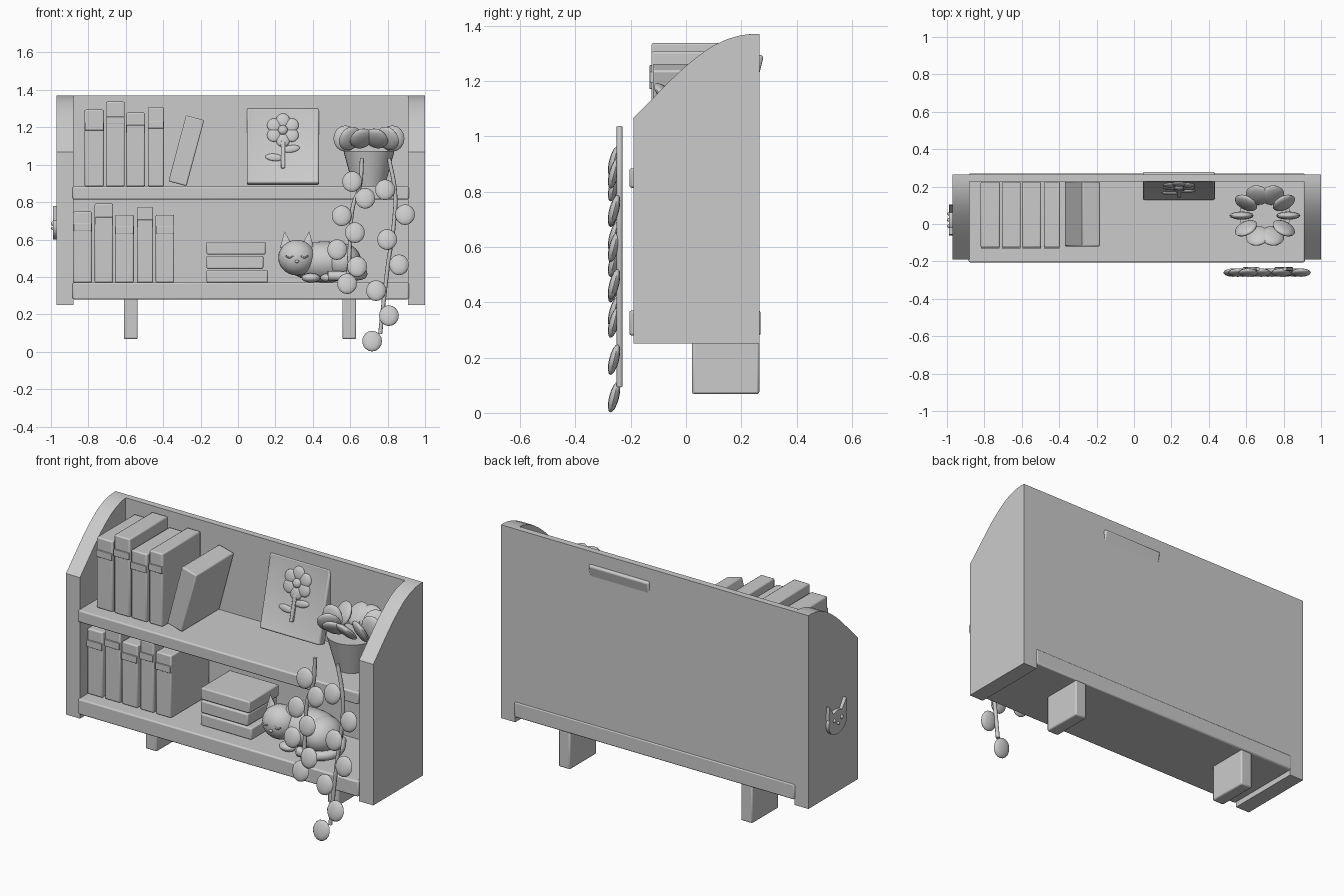
import bpy, bmesh, math
from mathutils import Matrix, Vector, Euler

if "Cube" in bpy.data.objects:
    bpy.data.objects.remove(bpy.data.objects["Cube"])

grey = bpy.data.materials.new("light_grey")
grey.diffuse_color = (0.6, 0.6, 0.6, 1)
grey.use_nodes = True
grey.node_tree.nodes["Principled BSDF"].inputs["Base Color"].default_value = grey.diffuse_color


def finish(name, bm, mat=None, bevel=0.0, angle=35):
    if mat is not None:
        bm.transform(mat)
    bmesh.ops.recalc_face_normals(bm, faces=bm.faces)
    me = bpy.data.meshes.new(name)
    bm.to_mesh(me)
    bm.free()
    me.materials.append(grey)
    ob = bpy.data.objects.new(name, me)
    bpy.context.collection.objects.link(ob)
    if bevel:
        m = ob.modifiers.new("bevel", 'BEVEL')
        m.width, m.segments, m.limit_method = bevel, 2, 'ANGLE'
    bpy.ops.object.select_all(action='DESELECT')
    bpy.context.view_layer.objects.active = ob
    ob.select_set(True)
    bpy.ops.object.shade_smooth_by_angle(angle=math.radians(angle))
    return ob


def box(name, lo, hi, bevel=0.008, mat=None):
    lo, hi = Vector(lo), Vector(hi)
    bm = bmesh.new()
    bmesh.ops.create_cube(bm, size=1)
    bm.transform(Matrix.Translation((lo + hi) / 2) @ Matrix.Diagonal((*(hi - lo), 1)))
    return finish(name, bm, mat, bevel)


def ball(name, loc, scale, rot=(0, 0, 0), mat=Matrix(), seg=16):
    bm = bmesh.new()
    bmesh.ops.create_uvsphere(bm, u_segments=seg, v_segments=seg // 2 + 2, radius=1)
    m = Matrix.LocRotScale(Vector(loc), Euler(rot), Vector(scale))
    return finish(name, bm, mat @ m, angle=60)


def cone(name, loc, r1, r2, depth, rot=(0, 0, 0), seg=24, scale=(1, 1, 1)):
    bm = bmesh.new()
    bmesh.ops.create_cone(bm, cap_ends=True, segments=seg, radius1=r1, radius2=r2, depth=depth)
    return finish(name, bm, Matrix.LocRotScale(Vector(loc), Euler(rot), Vector(scale)))


def tube(name, pts, r):
    cu = bpy.data.curves.new(name, 'CURVE')
    cu.dimensions, cu.bevel_depth, cu.bevel_resolution = '3D', r, 2
    cu.use_fill_caps, cu.resolution_u = True, 6
    sp = cu.splines.new('BEZIER')
    sp.bezier_points.add(len(pts) - 1)
    for b, p in zip(sp.bezier_points, pts):
        b.co = p
        b.handle_left_type = b.handle_right_type = 'AUTO'
    cu.materials.append(grey)
    ob = bpy.data.objects.new(name, cu)
    bpy.context.collection.objects.link(ob)
    bpy.ops.object.select_all(action='DESELECT')
    bpy.context.view_layer.objects.active = ob
    ob.select_set(True)
    bpy.ops.object.convert(target='MESH')
    bpy.ops.object.shade_smooth_by_angle(angle=math.radians(60))


# side panels with a curved top front
profile = [(-0.19, 0.25), (0.265, 0.25), (0.265, 1.37), (0.24, 1.37), (0.2, 1.366), (0.15, 1.352),
           (0.1, 1.329), (0.05, 1.295), (0, 1.255), (-0.05, 1.208), (-0.1, 1.158), (-0.15, 1.107), (-0.19, 1.067)]
for name, x0, x1 in (("left_side", -0.97, -0.88), ("right_side", 0.909, 1.0)):
    bm = bmesh.new()
    f = bm.faces.new([bm.verts.new((x0, y, z)) for y, z in profile])
    ext = bmesh.ops.extrude_face_region(bm, geom=[f])
    bmesh.ops.translate(bm, vec=(x1 - x0, 0, 0),
                        verts=[v for v in ext["geom"] if isinstance(v, bmesh.types.BMVert)])
    finish(name, bm)

# back panel, shelves and feet
box("back_panel", (-0.882, 0.228, 0.34), (0.911, 0.2655, 1.37), 0)
box("upper_shelf", (-0.884, -0.205, 0.814), (0.913, 0.25, 0.884))
box("lower_shelf", (-0.884, -0.205, 0.28), (0.913, 0.27, 0.37))
for name, x in (("left_foot", -0.61), ("right_foot", 0.558)):
    box(name, (x, 0.022, 0.068), (x + 0.074, 0.265, 0.285))


# upright books with a raised spine band
def book(name, x0, x1, z0, z1, mat=None):
    box(name, (x0, -0.125, z0), (x1, 0.225, z1), 0.007, mat)
    zc = z0 + 0.78 * (z1 - z0)
    box(name + "_band", (x0 + 0.001, -0.132, zc - 0.02), (x1 - 0.001, -0.11, zc + 0.02), 0.002, mat)


for i, (x0, x1, z1) in enumerate([(-0.82, -0.717, 1.294), (-0.707, -0.606, 1.337),
                                  (-0.598, -0.497, 1.278), (-0.482, -0.396, 1.307)]):
    book(f"upper_book_{i}", x0, x1, 0.884, z1)
for i, (x0, x1, z1) in enumerate([(-0.88, -0.781, 0.749), (-0.766, -0.668, 0.792), (-0.658, -0.557, 0.732),
                                  (-0.54, -0.454, 0.775), (-0.44, -0.341, 0.732)]):
    book(f"lower_book_{i}", x0, x1, 0.37, z1)
lean = Matrix.Translation((-0.278, 0, 0.876)) @ Matrix.Rotation(math.radians(15), 4, 'Y')
box("leaning_book", (-0.1, -0.12, 0.01), (0.0, 0.225, 0.375), 0.007, lean)

# stack of lying books
for i, (x1, z0, z1) in enumerate([(0.16, 0.37, 0.437), (0.135, 0.443, 0.513), (0.147, 0.52, 0.588)]):
    box(f"stacked_book_{i}", (-0.168, -0.105, z0), (x1, 0.165, z1), 0.007)

# framed flower picture leaning through the back
fm = Matrix.Translation((0.24, 0.203, 1.097)) @ Matrix.Rotation(math.radians(-14), 4, 'X')
bm = bmesh.new()
bmesh.ops.create_cube(bm, size=1)
bm.transform(Matrix.Diagonal((0.386, 0.058, 0.415, 1)))
front = [f for f in bm.faces if f.normal.y < -0.9]
bmesh.ops.inset_region(bm, faces=front, thickness=0.04)
bmesh.ops.translate(bm, verts=front[0].verts, vec=(0, 0.008, 0))
finish("picture_frame", bm, fm, 0.01)
for i in range(6):
    a = math.radians(90 + 60 * i)
    ball(f"petal_{i}", (0.055 * math.cos(a), -0.022, 0.085 + 0.055 * math.sin(a)), (0.037, 0.012, 0.037), mat=fm)
ball("flower_centre", (0, -0.026, 0.085), (0.026, 0.018, 0.026), mat=fm)
box("flower_stem", (-0.011, -0.034, -0.125), (0.011, -0.018, 0.03), 0.004, fm)
ball("flower_leaf_left", (-0.047, -0.022, -0.065), (0.047, 0.01, 0.02), (0, 0.1, 0), fm)
ball("flower_leaf_right", (0.044, -0.022, -0.018), (0.047, 0.01, 0.02), (0, -0.15, 0), fm)

# pot plant
px, py = 0.7, 0.045
cone("plant_pot", (px, py, 0.977), 0.085, 0.136, 0.19, seg=32)
for i in range(10):
    a = math.radians(36 * i)
    c, s = math.cos(a), math.sin(a)
    ball(f"plant_leaf_{i}", (px + 0.125 * c, py + 0.115 * s, 1.14), (0.065, 0.022, 0.07),
         (-0.8 * s, 0, 0.5 * math.sin(2 * a)), seg=12)

# hanging vines with round leaves, in front of the shelves
vines = [
    ([(0.663, 1.035), (0.65, 0.88), (0.615, 0.78), (0.6, 0.6), (0.59, 0.4)],
     [(0.61, 0.91), (0.68, 0.82), (0.555, 0.727), (0.625, 0.637), (0.53, 0.546), (0.637, 0.455), (0.583, 0.364)]),
    ([(0.807, 1.035), (0.84, 0.85), (0.835, 0.7), (0.8, 0.45), (0.76, 0.095)],
     [(0.786, 0.866), (0.893, 0.733), (0.797, 0.6), (0.861, 0.465), (0.738, 0.327), (0.807, 0.193), (0.717, 0.057)])]
for k, (path, leaves) in enumerate(vines):
    tube(f"vine_{k}", [(x, -0.24, z) for x, z in path], 0.011)
    for i, (x, z) in enumerate(leaves):
        ball(f"vine_leaf_{k}_{i}", (x, -0.26, z), (0.053, 0.018, 0.057), (-0.25, 0, 0), seg=12)

# sleeping cat
ball("cat_body", (0.46, 0.0, 0.48), (0.2, 0.12, 0.11), seg=24)
ball("cat_haunch", (0.56, -0.02, 0.48), (0.1, 0.12, 0.1), seg=20)
ball("cat_head", (0.315, -0.06, 0.503), (0.1, 0.09, 0.095), seg=24)
tube("cat_tail", [(0.63, 0.05, 0.44), (0.665, -0.04, 0.415), (0.6, -0.125, 0.405), (0.48, -0.135, 0.405)], 0.027)
for sgn in (-1, 1):
    cone(f"cat_ear_{sgn}", (0.315 + sgn * 0.061, -0.06, 0.602), 0.035, 0.0, 0.085, (0, sgn * 0.12, 0), 12, (1, 0.6, 1))
    ex = 0.315 + sgn * 0.04
    tube(f"cat_eye_{sgn}", [(ex - 0.02, -0.144, 0.513), (ex, -0.146, 0.503), (ex + 0.02, -0.144, 0.513)], 0.004)
    ball(f"cat_paw_{sgn}", (0.44 + sgn * 0.05, -0.1, 0.395), (0.05, 0.04, 0.025))
ball("cat_nose", (0.315, -0.149, 0.483), (0.012, 0.008, 0.008), seg=10)

# cat face emblem on the left side
q = math.pi / 2
cone("emblem_face", (-0.977, 0.022, 0.667), 0.083, 0.083, 0.024, (0, q, 0), 32, (0.82, 1, 1))
for sgn in (-1, 1):
    cy = 0.022 + sgn * 0.052
    bm = bmesh.new()
    f = bm.faces.new([bm.verts.new((-0.989, cy + dy, z)) for dy, z in
                      ((-0.03, 0.7), (0.03, 0.7), (sgn * 0.025, 0.78))])
    ext = bmesh.ops.extrude_face_region(bm, geom=[f])
    bmesh.ops.translate(bm, vec=(0.023, 0, 0),
                        verts=[v for v in ext["geom"] if isinstance(v, bmesh.types.BMVert)])
    finish(f"emblem_ear_{sgn}", bm)
    ball(f"emblem_eye_{sgn}", (-0.989, 0.022 + sgn * 0.033, 0.685), (0.011, 0.01, 0.012), seg=12)
ball("emblem_nose", (-0.989, 0.022, 0.66), (0.011, 0.01, 0.008), seg=12)
